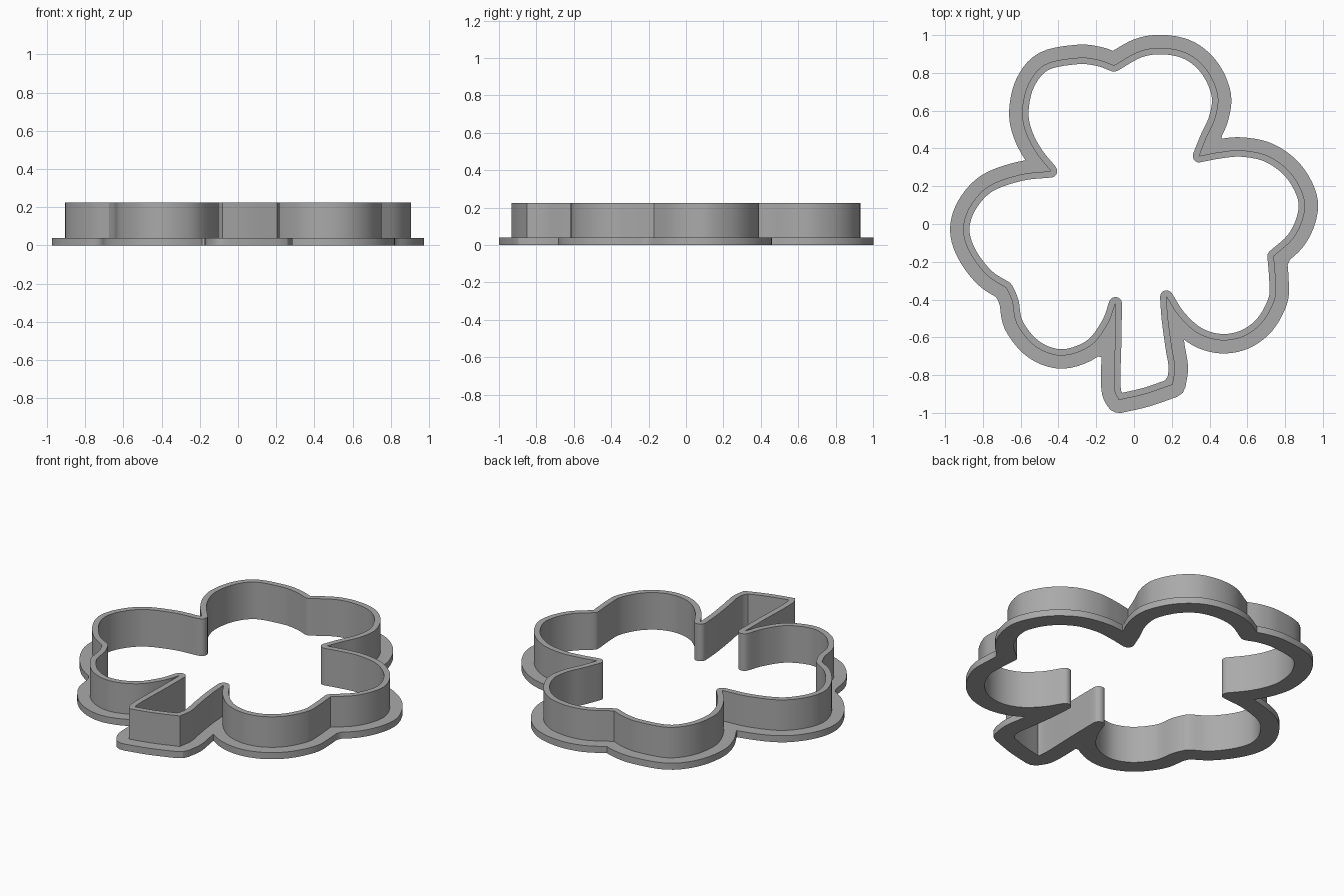
import bpy, bmesh, math
from mathutils import Vector
from mathutils.geometry import intersect_point_line

WALL_THICKNESS, FLANGE_WIDTH = .034, .069
FLANGE_HEIGHT, TOTAL_HEIGHT = .04, .225
STEPS = 5  # samples between neighbouring control points

cube = bpy.data.objects.get("Cube")
if cube:
    bpy.data.objects.remove(cube, do_unlink=True)

# Outer face of the wall, clockwise; each stretch runs smoothly up to the next corner
STRETCHES = {
    "top_leaf_left_half": [(-.44, .28), (-.52, .38), (-.575, .49), (-.592, .6), (-.56, .74),
                           (-.47, .845), (-.3, .88), (-.19, .87)],
    "top_leaf_right_half": [(-.105, .84), (.03, .915), (.16, .932), (.29, .9), (.39, .81),
                            (.445, .68), (.43, .56), (.385, .46)],
    "left_side_leaf_upper": [(.345, .36), (.45, .38), (.57, .39), (.71, .36), (.83, .27),
                             (.9, .14), (.895, .03), (.84, -.08)],
    "left_side_leaf_lower": [(.74, -.17), (.75, -.3), (.745, -.4), (.68, -.52), (.58, -.595),
                             (.46, -.616), (.34, -.58), (.24, -.49)],
    "stem_left_side": [(.172, -.385), (.18, -.5), (.2, -.65), (.217, -.76)],
    "stem_end": [(.205, -.85), (.06, -.9)],
    "stem_right_side": [(-.08, -.932), (-.105, -.86), (-.1, -.6)],
    "right_side_leaf_lower": [(-.098, -.42), (-.14, -.53), (-.23, -.645), (-.38, -.697),
                              (-.52, -.65), (-.62, -.53), (-.645, -.41)],
    "right_side_leaf_upper": [(-.675, -.34), (-.78, -.27), (-.87, -.15), (-.905, -.03),
                              (-.87, .09), (-.77, .2), (-.6, .262)],
}


def smooth_stretch(points):
    """Catmull-Rom samples along an open run of points, without the last one."""
    p = [Vector(q) for q in points]
    p = [2 * p[0] - p[1]] + p + [2 * p[-1] - p[-2]]
    out = []
    for a, b, c, d in zip(p, p[1:], p[2:], p[3:]):
        for i in range(STEPS):
            t = i / STEPS
            out.append(b + (c - a) * t / 2 + (2 * a - 5 * b + 4 * c - d) * t * t / 2
                       + (3 * b - a - 3 * c + d) * t ** 3 / 2)
    return out


def distance_to_loop(point, loop):
    best = math.inf
    for a, b in zip(loop, loop[1:] + loop[:1]):
        foot, t = intersect_point_line(point, a, b)
        foot = a.lerp(b, min(max(t, 0), 1))
        best = min(best, (point - foot).length)
    return best


def offset_loop(loop, width, side):
    """Parallel loop (side: 1 outward, -1 inward), rounded at tips and trimmed in notches."""
    out = []
    for i, here in enumerate(loop):
        before = (here - loop[i - 1]).normalized()
        after = (loop[(i + 1) % len(loop)] - here).normalized()
        start = Vector((-before.y, before.x)) * side * width
        turn = math.atan2(before.cross(after), before.dot(after))
        count = max(1, round(abs(turn) / math.radians(20)))
        for k in range(count):
            angle = turn * (k + .5) / count if count == 1 else turn * k / (count - 1)
            c, s = math.cos(angle), math.sin(angle)
            out.append(here + Vector((start.x * c - start.y * s, start.x * s + start.y * c)))
    return [q for q in out if distance_to_loop(q, loop) > width * .985]


names = list(STRETCHES)
wall_outer = []
for name, following in zip(names, names[1:] + names[:1]):
    wall_outer += smooth_stretch(STRETCHES[name] + STRETCHES[following][:1])
wall_inner = offset_loop(wall_outer, WALL_THICKNESS, -1)
flange_outer = offset_loop(wall_outer, FLANGE_WIDTH, 1)

bm = bmesh.new()


def ring(loop, z):
    verts = [bm.verts.new((q.x, q.y, z)) for q in loop]
    return verts, [bm.edges.new((a, b)) for a, b in zip(verts, verts[1:] + verts[:1])]


def band(loop, low, high):
    """Upright strip along a loop; gives back its lower and upper edges."""
    (lower, low_edges), (upper, high_edges) = ring(loop, low), ring(loop, high)
    for i in range(len(loop)):
        bm.faces.new((lower[i - 1], lower[i], upper[i], upper[i - 1]))
    return low_edges, high_edges


# Upright faces of the blade and flange
inner_low, inner_high = band(wall_inner, 0, TOTAL_HEIGHT)
outer_low, outer_high = band(wall_outer, FLANGE_HEIGHT, TOTAL_HEIGHT)
rim_low, rim_high = band(flange_outer, 0, FLANGE_HEIGHT)

# Flat faces: underside, flange top, blade top
for edges in (rim_low + inner_low, rim_high + outer_low, outer_high + inner_high):
    bmesh.ops.triangle_fill(bm, use_beauty=True, edges=edges)
bmesh.ops.recalc_face_normals(bm, faces=bm.faces)

mesh = bpy.data.meshes.new("clover_cutter")
bm.to_mesh(mesh)
bm.free()
cutter = bpy.data.objects.new("clover_cutter", mesh)
bpy.context.collection.objects.link(cutter)

# Plain grey colour
grey = bpy.data.materials.new("plain_grey")
grey.use_nodes = True
grey.diffuse_color = (.4, .4, .4, 1)
grey.node_tree.nodes["Principled BSDF"].inputs["Base Color"].default_value = (.4, .4, .4, 1)
mesh.materials.append(grey)

bpy.ops.object.select_all(action="DESELECT")
cutter.select_set(True)
bpy.context.view_layer.objects.active = cutter
bpy.ops.object.shade_smooth_by_angle(angle=math.radians(30))
